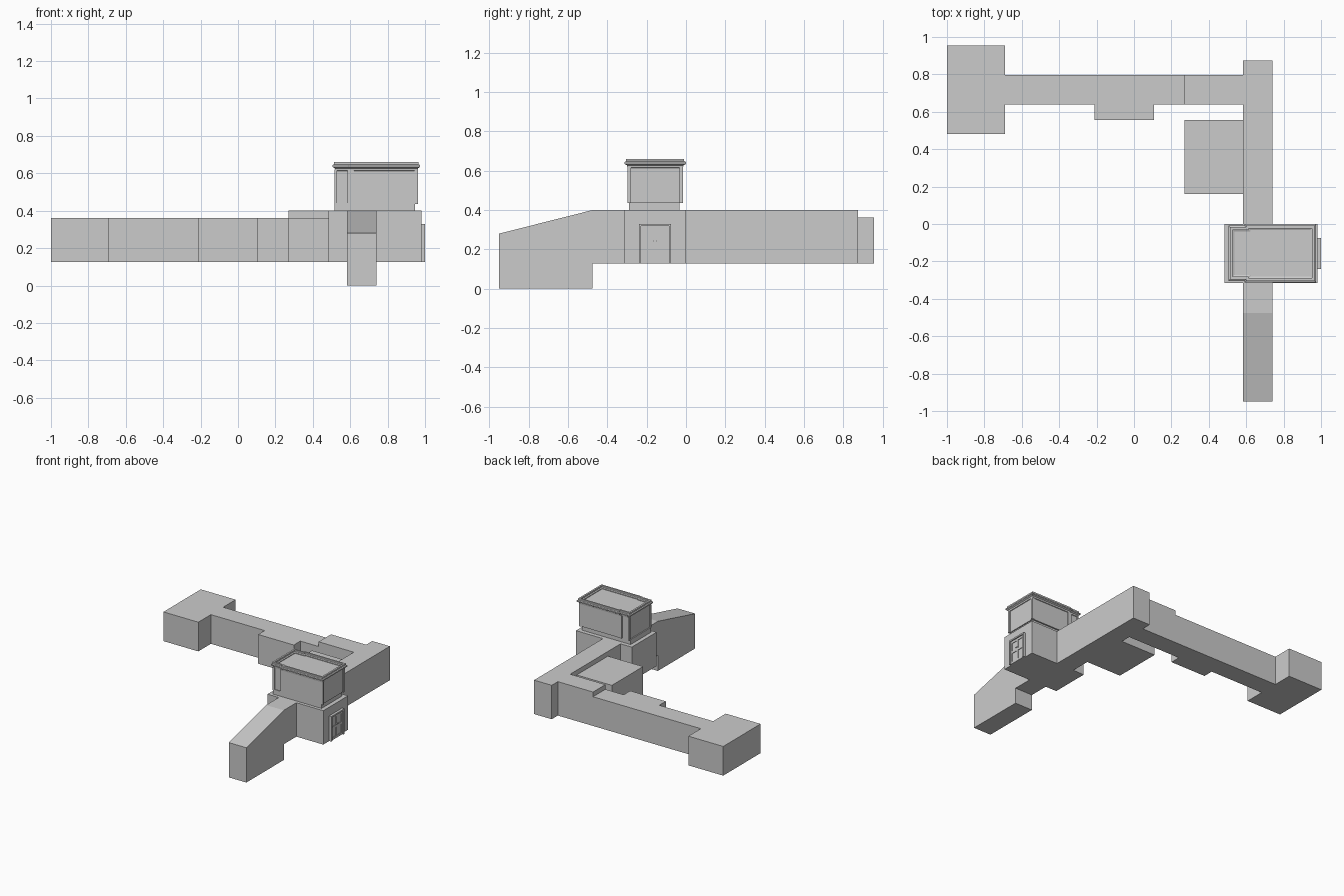
import bpy, bmesh
from mathutils import Vector

if "Cube" in bpy.data.objects:
    bpy.data.objects.remove(bpy.data.objects["Cube"])


def finish(name, bm):
    bmesh.ops.recalc_face_normals(bm, faces=bm.faces)
    me = bpy.data.meshes.new(name)
    bm.to_mesh(me)
    bm.free()
    ob = bpy.data.objects.new(name, me)
    bpy.context.collection.objects.link(ob)
    return ob


def prism(name, pts, vec):
    """Extrude a closed planar outline along a vector."""
    bm = bmesh.new()
    f = bm.faces.new([bm.verts.new(p) for p in pts])
    r = bmesh.ops.extrude_face_region(bm, geom=[f], use_keep_orig=True)
    vs = [g for g in r['geom'] if isinstance(g, bmesh.types.BMVert)]
    bmesh.ops.translate(bm, verts=vs, vec=vec)
    return finish(name, bm)


def box(name, x0, x1, y0, y1, z0, z1):
    pts = [(x0, y0, z0), (x1, y0, z0), (x1, y1, z0), (x0, y1, z0)]
    return prism(name, pts, (0, 0, z1 - z0))


def offset(outline, d):
    """Offset a counter-clockwise axis-aligned outline outwards."""
    out = []
    n = len(outline)
    for i, p in enumerate(outline):
        p = Vector(p)
        a = (p - Vector(outline[i - 1])).normalized()
        b = (Vector(outline[(i + 1) % n]) - p).normalized()
        out.append(p + d * (Vector((a.y, -a.x)) + Vector((b.y, -b.x))))
    return out


def moulding(name, outline, profile):
    """Sweep an (offset, z) profile around an outline."""
    bm = bmesh.new()
    rings = [[bm.verts.new((p.x, p.y, z)) for p in offset(outline, d)] for d, z in profile]
    n = len(outline)
    for k, r in enumerate(rings):
        s = rings[(k + 1) % len(rings)]
        for i in range(n):
            j = (i + 1) % n
            bm.faces.new((r[i], r[j], s[j], s[i]))
    return finish(name, bm)


FLOOR, LOW, HIGH = 0.127, 0.362, 0.40

# Rooms and corridors
box("west_room", -1, -0.69, 0.48, 0.955, FLOOR, LOW)
box("long_corridor", -0.69, 0.27, 0.64, 0.797, FLOOR, LOW)
box("corridor_alcove", -0.21, 0.107, 0.557, 0.64, FLOOR, LOW)
box("raised_corridor", 0.27, 0.583, 0.64, 0.797, FLOOR, HIGH)
box("side_room", 0.27, 0.583, 0.16, 0.557, FLOOR, LOW)
box("east_corridor", 0.583, 0.74, 0, 0.875, FLOOR, HIGH)
box("entrance_hall", 0.483, 0.98, -0.315, 0, FLOOR, HIGH)

# Sloped stair passage
stair = [(-0.95, 0), (-0.475, 0), (-0.475, FLOOR), (-0.315, FLOOR),
         (-0.315, HIGH), (-0.475, HIGH), (-0.95, 0.28)]
prism("stair_passage", [(0.583, y, z) for y, z in stair], (0.157, 0, 0))

# Upper room: base, stepped body, cornice
box("upper_base", 0.515, 0.947, -0.290, -0.032, HIGH, 0.44)
outline = [(0.524, -0.285), (0.61, -0.285), (0.61, -0.293), (0.955, -0.293),
           (0.955, -0.020), (0.61, -0.020), (0.61, -0.028), (0.524, -0.028)]
prism("upper_body", [(x, y, 0.435) for x, y in outline], (0, 0, 0.203))
moulding("cornice", outline,
         [(-0.002, 0.612), (0.005, 0.615), (0.007, 0.627), (0.019, 0.634), (0.019, 0.644),
          (0.011, 0.648), (0.011, 0.66), (-0.003, 0.66), (-0.003, 0.648), (-0.012, 0.644),
          (-0.012, 0.632)])

# Corner strips on the upper room, mirrored front to back
for side, y0, y1 in (("front", -0.297, -0.279), ("back", -0.034, -0.016)):
    box(f"{side}_right_strip", 0.943, 0.963, y0, y1, 0.435, 0.62)
    box(f"{side}_middle_strip", 0.585, 0.62, y0, y1, 0.435, 0.62)
    box(f"{side}_left_strip", 0.516, 0.53, y0 + 0.002, y1 - 0.002, 0.435, 0.62)

# Double door with frame on the east wall
D0, D1, DT = -0.24, -0.075, 0.33
mid = (D0 + D1) / 2
box("door_leaves", 0.978, 0.986, D0, D1, FLOOR, DT)
for i, y in enumerate((D0, D1 - 0.012)):
    box(f"door_jamb_{i}", 0.978, 1.0, y, y + 0.012, FLOOR, DT)
box("door_lintel", 0.978, 1.0, D0, D1, DT - 0.012, DT)
box("door_meeting_stile", 0.98, 0.991, mid - 0.008, mid + 0.008, FLOOR, DT - 0.012)
for i, z in enumerate((FLOOR, 0.215, 0.30)):
    box(f"door_rail_{i}", 0.98, 0.991, D0 + 0.012, D1 - 0.012, z, z + 0.018)
for i, y in enumerate((D0 + 0.012, D1 - 0.024)):
    box(f"door_side_stile_{i}", 0.98, 0.991, y, y + 0.012, FLOOR, DT - 0.012)
box("door_handle", 0.99, 0.997, mid - 0.010, mid + 0.010, 0.239, 0.245)
